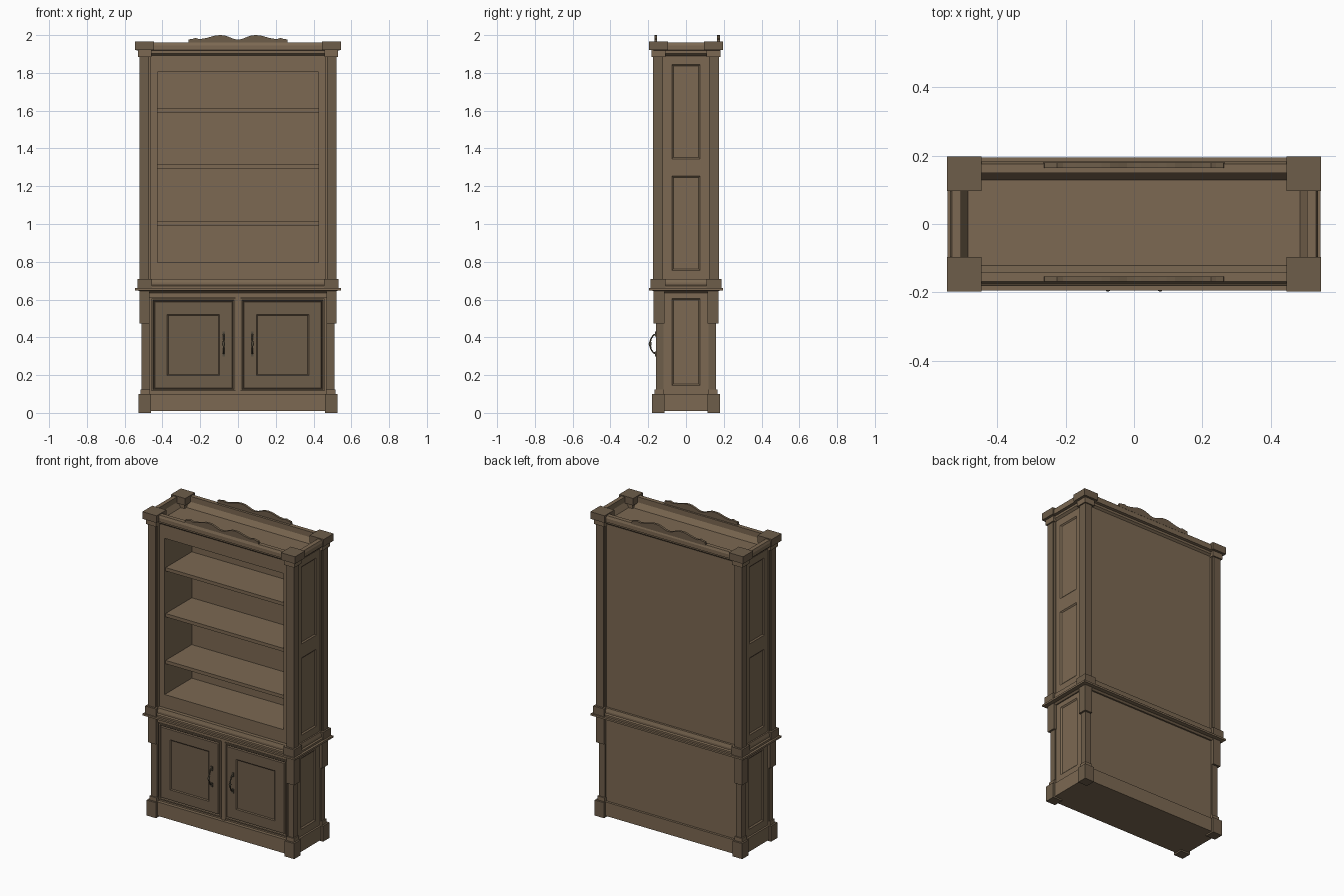
import bpy, bmesh, math
from mathutils import Vector

if "Cube" in bpy.data.objects:
    bpy.data.objects.remove(bpy.data.objects["Cube"])


def material(name, rgb):
    m = bpy.data.materials.new(name)
    m.diffuse_color = (*rgb, 1)
    m.use_nodes = True
    m.node_tree.nodes["Principled BSDF"].inputs["Base Color"].default_value = m.diffuse_color
    return m


WOOD = material("wood", (0.20, 0.14, 0.085))
DARK = material("dark_wood", (0.155, 0.11, 0.068))
METAL = material("bronze", (0.09, 0.075, 0.05))


def finish(name, bm, mat):
    bmesh.ops.recalc_face_normals(bm, faces=bm.faces)
    me = bpy.data.meshes.new(name)
    bm.to_mesh(me)
    bm.free()
    me.materials.append(mat)
    ob = bpy.data.objects.new(name, me)
    bpy.context.collection.objects.link(ob)
    return ob


def cube(bm, x, y, z):
    """Add a box spanning three (low, high) ranges."""
    vs = bmesh.ops.create_cube(bm, size=1)["verts"]
    for v in vs:
        v.co = Vector([(r[0] + r[1]) / 2 + c * abs(r[1] - r[0]) for r, c in zip((x, y, z), v.co)])


def box(name, x, y, z, mat=WOOD):
    bm = bmesh.new()
    cube(bm, x, y, z)
    return finish(name, bm, mat)


def corners(name, x, y, z, mat=WOOD):
    """The same block in all four corners."""
    for sx, side in ((-1, "left"), (1, "right")):
        for sy, end in ((-1, "front"), (1, "back")):
            box(f"{name}_{end}_{side}", (sx * x[0], sx * x[1]), (sy * y[0], sy * y[1]), z, mat)


def panelled(name, x, y, z, normal, steps, mat=WOOD):
    """Box whose face along normal is inset by (thickness, depth) steps."""
    bm = bmesh.new()
    cube(bm, x, y, z)
    bm.normal_update()
    face = max(bm.faces, key=lambda f: f.normal.dot(Vector(normal)))
    for thick, depth in steps:
        bmesh.ops.inset_region(bm, faces=[face], thickness=thick, depth=0, use_even_offset=True)
        for v in face.verts:
            v.co += Vector(normal) * depth
    return finish(name, bm, mat)


def ring(name, hx, hy, profile, mat=WOOD, cy=0):
    """Mitred moulding around a rectangle; profile is (offset, z)."""
    bm = bmesh.new()
    loops = []
    for sx, sy in ((-1, -1), (1, -1), (1, 1), (-1, 1)):
        loops.append([bm.verts.new((sx * (hx + o), cy + sy * (hy + o), z)) for o, z in profile])
    n = len(profile)
    for i in range(4):
        a, b = loops[i], loops[(i + 1) % 4]
        for j in range(n):
            k = (j + 1) % n
            bm.faces.new((a[j], b[j], b[k], a[k]))
    return finish(name, bm, mat)


# plinth and feet
box("plinth", (-0.515, 0.515), (-0.165, 0.165), (0.01, 0.1))
corners("foot", (0.46, 0.528), (0.115, 0.18), (0, 0.1), DARK)
corners("foot_cap", (0.465, 0.517), (0.118, 0.168), (0.1, 0.125))

# lower cupboard
box("lower_case", (-0.485, 0.485), (-0.143, 0.15), (0.1, 0.65))
corners("lower_post", (0.468, 0.51), (0.118, 0.16), (0.125, 0.5), DARK)
corners("corbel", (0.468, 0.522), (0.115, 0.172), (0.472, 0.65), DARK)
box("door_divider", (-0.012, 0.012), (-0.15, -0.14), (0.1, 0.62))
box("apron", (-0.47, 0.47), (-0.155, -0.14), (0.61, 0.65))
for s, side in ((-1, "left"), (1, "right")):
    panelled(f"lower_side_panel_{side}", (s * 0.48, s * 0.503), (-0.12, 0.12), (0.1, 0.65),
             (s, 0, 0), [(0.045, 0), (0.008, -0.007)])
    # door: moulded edge, flat frame and a shallow field
    panelled(f"door_{side}", (s * 0.014, s * 0.458), (-0.156, -0.14), (0.115, 0.605),
             (0, -1, 0), [(0.008, 0), (0.006, -0.007), (0.004, 0.009), (0.065, 0), (0.006, -0.005)], DARK)

# waist moulding
ring("waist_ledge", 0.49, 0.14, [(-0.03, 0.636), (0.02, 0.636), (0.03, 0.646), (0.055, 0.648),
                               (0.055, 0.66), (-0.03, 0.66)])
ring("waist_rail", 0.49, 0.14, [(-0.03, 0.66), (0.04, 0.66), (0.04, 0.672), (0.032, 0.678),
                              (0.032, 0.69), (0.026, 0.71), (-0.03, 0.71)])
corners("waist_block", (0.455, 0.533), (0.108, 0.187), (0.66, 0.71), DARK)

# upper bookcase
box("upper_floor", (-0.49, 0.49), (-0.142, 0.145), (0.65, 0.795))
box("upper_ceiling", (-0.49, 0.49), (-0.142, 0.145), (1.805, 1.892))
box("back_panel", (-0.48, 0.48), (0.135, 0.152), (0.7, 1.892))
for s, side in ((-1, "left"), (1, "right")):
    box(f"upper_wall_{side}", (s * 0.425, s * 0.49), (-0.142, 0.145), (0.79, 1.81))
    for z0, z1, level in ((0.71, 1.3, "low"), (1.3, 1.89, "high")):
        panelled(f"upper_side_panel_{level}_{side}", (s * 0.485, s * 0.507), (-0.12, 0.12), (z0, z1),
                 (s, 0, 0), [(0.045, 0), (0.008, -0.007)])
for i, z in enumerate((0.99, 1.293, 1.59)):
    box(f"shelf_{i + 1}", (-0.43, 0.43), (-0.132, 0.138), (z, z + 0.022))

# stepped corner posts
corners("upper_post", (0.47, 0.522), (0.122, 0.174), (0.71, 1.89), DARK)
corners("upper_post_step", (0.461, 0.514), (0.112, 0.164), (0.71, 1.89))

# cornice, with a hollow top and corner capitals
ring("cornice", 0.49, 0.13, [(-0.01, 1.888), (0.012, 1.888), (0.03, 1.903), (0.03, 1.918), (0.048, 1.92),
                           (0.048, 1.945), (0.042, 1.96), (0.015, 1.96), (0.015, 1.925), (-0.005, 1.892)], cy=0.004)
corners("capital", (0.458, 0.53), (0.108, 0.182), (1.885, 1.922))
corners("cornice_block", (0.445, 0.546), (0.096, 0.197), (1.92, 1.966), DARK)

# wavy crests, front and back
half = [(0, 1.976), (0.02, 1.979), (0.045, 1.989), (0.07, 1.998), (0.095, 2.0), (0.12, 1.998), (0.145, 1.991),
        (0.17, 1.984), (0.2, 1.979), (0.208, 1.979), (0.225, 1.985), (0.24, 1.98), (0.262, 1.977), (0.264, 1.955)]
outline = [(-x, z) for x, z in reversed(half[1:])] + half
for y, end in ((-0.168, "front"), (0.164, "back")):
    bm = bmesh.new()
    face = bm.faces.new([bm.verts.new((x, y, z)) for x, z in outline])
    new = bmesh.ops.extrude_face_region(bm, geom=[face])["geom"]
    bmesh.ops.translate(bm, vec=(0, 0.015, 0), verts=[v for v in new if isinstance(v, bmesh.types.BMVert)])
    finish(f"crest_{end}", bm, DARK)

# bowed door handles, thicker in the middle and at the ends
path = [(-0.158, 0.315, 1.2), (-0.172, 0.318, 0.8), (-0.184, 0.335, 0.7), (-0.189, 0.352, 0.9), (-0.19, 0.365, 1.6),
        (-0.189, 0.378, 0.9), (-0.184, 0.395, 0.7), (-0.172, 0.412, 0.8), (-0.158, 0.415, 1.2)]
for x, side in ((-0.076, "left"), (0.076, "right")):
    cu = bpy.data.curves.new(f"handle_{side}", "CURVE")
    cu.dimensions = "3D"
    cu.bevel_depth = 0.005
    cu.bevel_resolution = 2
    cu.use_fill_caps = True
    sp = cu.splines.new("POLY")
    sp.points.add(len(path) - 1)
    for p, (y, z, r) in zip(sp.points, path):
        p.co = (x, y, z, 1)
        p.radius = r
    cu.materials.append(METAL)
    bpy.context.collection.objects.link(bpy.data.objects.new(f"handle_{side}", cu))
    for z, level in ((0.312, "low"), (0.418, "high")):
        box(f"handle_plate_{level}_{side}", (x - 0.006, x + 0.006), (-0.164, -0.155), (z - 0.013, z + 0.013), METAL)
